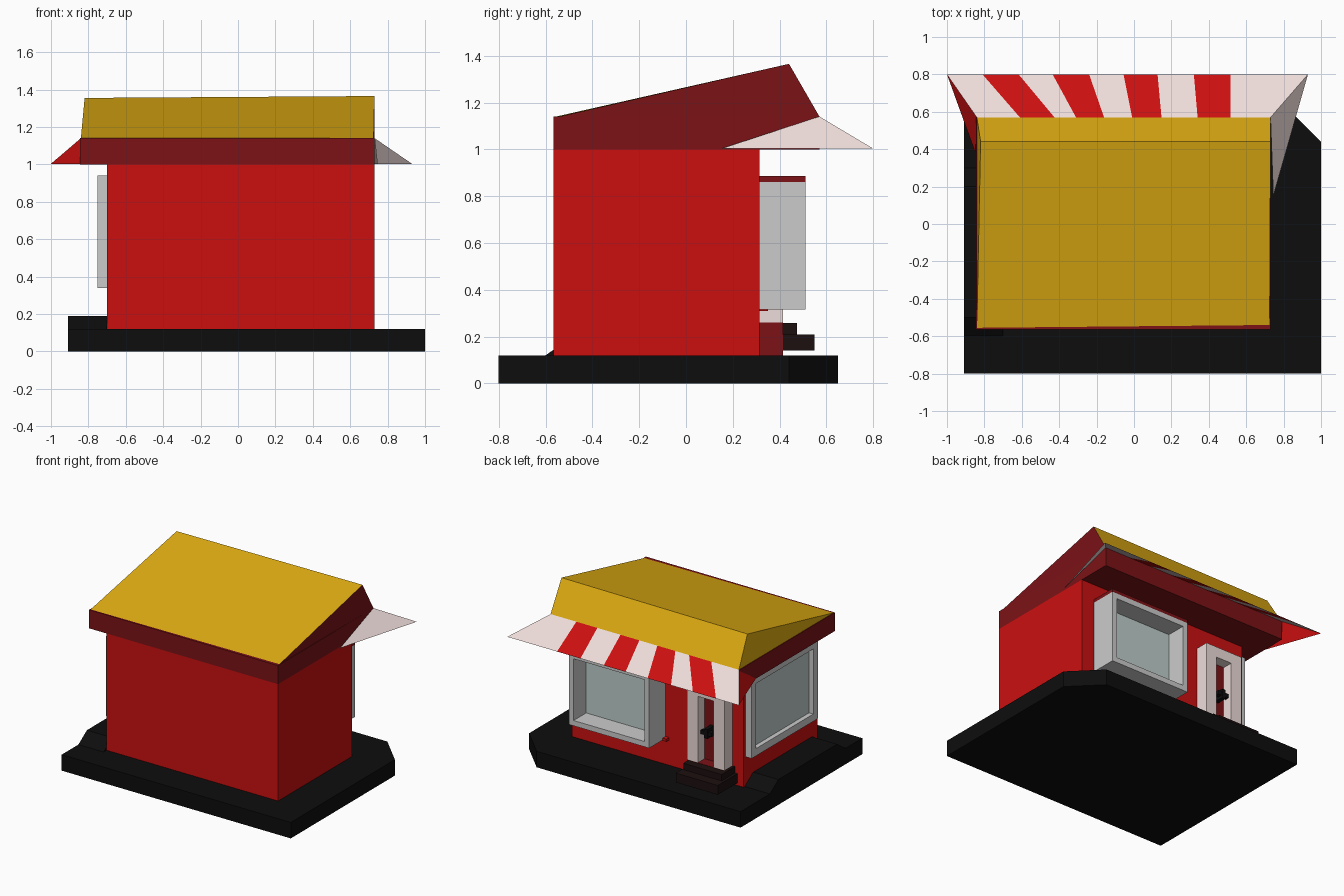
import bpy, bmesh
from mathutils import Matrix, Vector

if "Cube" in bpy.data.objects:
    bpy.data.objects.remove(bpy.data.objects["Cube"])


def material(name, r, g, b):
    m = bpy.data.materials.new(name)
    m.diffuse_color = (r, g, b, 1)
    m.use_nodes = True
    m.node_tree.nodes["Principled BSDF"].inputs["Base Color"].default_value = m.diffuse_color
    return m


RED = material("red", .6, .005, .005)
DARK = material("dark_red", .2, .006, .008)
YELLOW = material("yellow", .75, .42, .006)
BLACK = material("black", .004, .004, .004)
BROWN = material("step_brown", .012, .005, .005)
WHITE = material("warm_white", .85, .72, .7)
GREY = material("frame_grey", .55, .55, .55)
GLASS = material("glass", .52, .62, .6)


def finish(name, bm, mats, fix=True):
    if fix:
        bmesh.ops.recalc_face_normals(bm, faces=bm.faces)
    me = bpy.data.meshes.new(name)
    bm.to_mesh(me)
    bm.free()
    for m in mats:
        me.materials.append(m)
    ob = bpy.data.objects.new(name, me)
    bpy.context.collection.objects.link(ob)
    return ob


def boxes(name, mat, *ranges):
    """Each range is (x0, x1, y0, y1, z0, z1)."""
    bm = bmesh.new()
    for x0, x1, y0, y1, z0, z1 in ranges:
        c = Vector((x0 + x1, y0 + y1, z0 + z1)) / 2
        s = Matrix.Diagonal((x1 - x0, y1 - y0, z1 - z0, 1))
        bmesh.ops.create_cube(bm, size=1, matrix=Matrix.Translation(c) @ s)
    return finish(name, bm, [mat])


def prism(name, mat, points, offset):
    bm = bmesh.new()
    f = bm.faces.new([bm.verts.new(p) for p in points])
    r = bmesh.ops.extrude_face_region(bm, geom=[f])
    vs = [v for v in r["geom"] if isinstance(v, bmesh.types.BMVert)]
    bmesh.ops.translate(bm, verts=vs, vec=offset)
    return finish(name, bm, [mat])


def frame(name, mat, axis, a0, a1, d0, d1, z0, z1, w):
    """Rectangular frame facing y (axis 'y') or x (axis 'x'), bar width w."""
    bars = [(a0, a0 + w, z0, z1), (a1 - w, a1, z0, z1),
            (a0 + w, a1 - w, z0, z0 + w), (a0 + w, a1 - w, z1 - w, z1)]
    if axis == 'y':
        return boxes(name, mat, *[(a, b, d0, d1, c, d) for a, b, c, d in bars])
    return boxes(name, mat, *[(d0, d1, a, b, c, d) for a, b, c, d in bars])


# Ground slab with one cut corner, and the raised ledge along the left
prism("base_slab", BLACK, [(-.91, -.8, 0), (1, -.8, 0), (1, .44, 0),
                           (.79, .65, 0), (-.91, .65, 0)], (0, 0, .12))
prism("side_ledge", BLACK, [(-.91, -.6, .12), (-.91, -.5, .19),
                            (-.91, .2, .19), (-.91, .3, .12)], (.21, 0, 0))

# Walls and the eaves box
boxes("walls", RED, (-.70, .73, -.565, .315, .12, 1.0))
boxes("eaves", DARK, (-.845, .73, -.565, .57, 1.0, 1.14))

# Asymmetric gable roof: the right gable is dark red, the rest yellow
bm = bmesh.new()
fl, fr, bl, br, rl, rr = [bm.verts.new(p) for p in (
    (-.84, -.555, 1.14), (.725, -.54, 1.14), (-.84, .57, 1.14),
    (.73, .57, 1.14), (-.82, .44, 1.355), (.73, .44, 1.365))]
for vs, i in (((fl, fr, rr, rl), 0), ((rl, rr, br, bl), 0), ((fl, rl, bl), 0),
              ((fr, br, rr), 1), ((fl, bl, br, fr), 1)):
    bm.faces.new(vs).material_index = i
finish("roof", bm, [YELLOW, DARK])

# Striped awning fanning out, with folded end triangles
top = [-.84, -.61, -.425, -.31, -.16, -.01, .147, .34, .515, .73]
low = [-1, -.81, -.617, -.435, -.24, -.056, .126, .32, .515, .93]
bm = bmesh.new()
tv = [bm.verts.new((x, .57, 1.14)) for x in top]
lv = [bm.verts.new((x, .8, 1.003)) for x in low]
for i in range(len(top) - 1):
    bm.faces.new((tv[i], tv[i + 1], lv[i + 1], lv[i])).material_index = i % 2
left = bm.verts.new((-.848, .38, 1.003))
right = bm.verts.new((.745, .15, 1.003))
bm.faces.new((left, tv[0], lv[0])).material_index = 1
bm.faces.new((tv[-1], right, lv[-1])).material_index = 0
finish("awning", bm, [WHITE, RED])

# Deep display window on the shop side
frame("display_window_frame", GREY, 'y', -.05, .62, .315, .51, .315, .86, .04)
boxes("display_window_cap", DARK, (-.05, .62, .315, .51, .86, .885))
boxes("display_window_glass", GLASS, (-.01, .58, .315, .36, .355, .82))
boxes("display_window_sill", RED, (-.08, -.05, .315, .35, .31, .33))

# Side window
frame("side_window_frame", GREY, 'x', -.5, .29, -.75, -.70, .34, .94, .055)
boxes("side_window_glass", GLASS, (-.715, -.70, -.445, .235, .395, .885))

# Door with its surround, handle and steps
boxes("door_surround", WHITE, (-.61, -.52, .315, .415, .26, .84),
      (-.39, -.30, .315, .415, .26, .84), (-.52, -.39, .315, .415, .76, .84))
boxes("door", DARK, (-.52, -.39, .315, .335, .26, .76))
boxes("door_handle", BLACK, (-.47, -.44, .335, .415, .46, .53),
      (-.50, -.41, .375, .41, .48, .51))
boxes("door_threshold", DARK, (-.61, -.30, .315, .415, .12, .26))
boxes("door_steps", BROWN, (-.65, -.30, .315, .55, .14, .21),
      (-.63, -.31, .315, .475, .21, .258))
